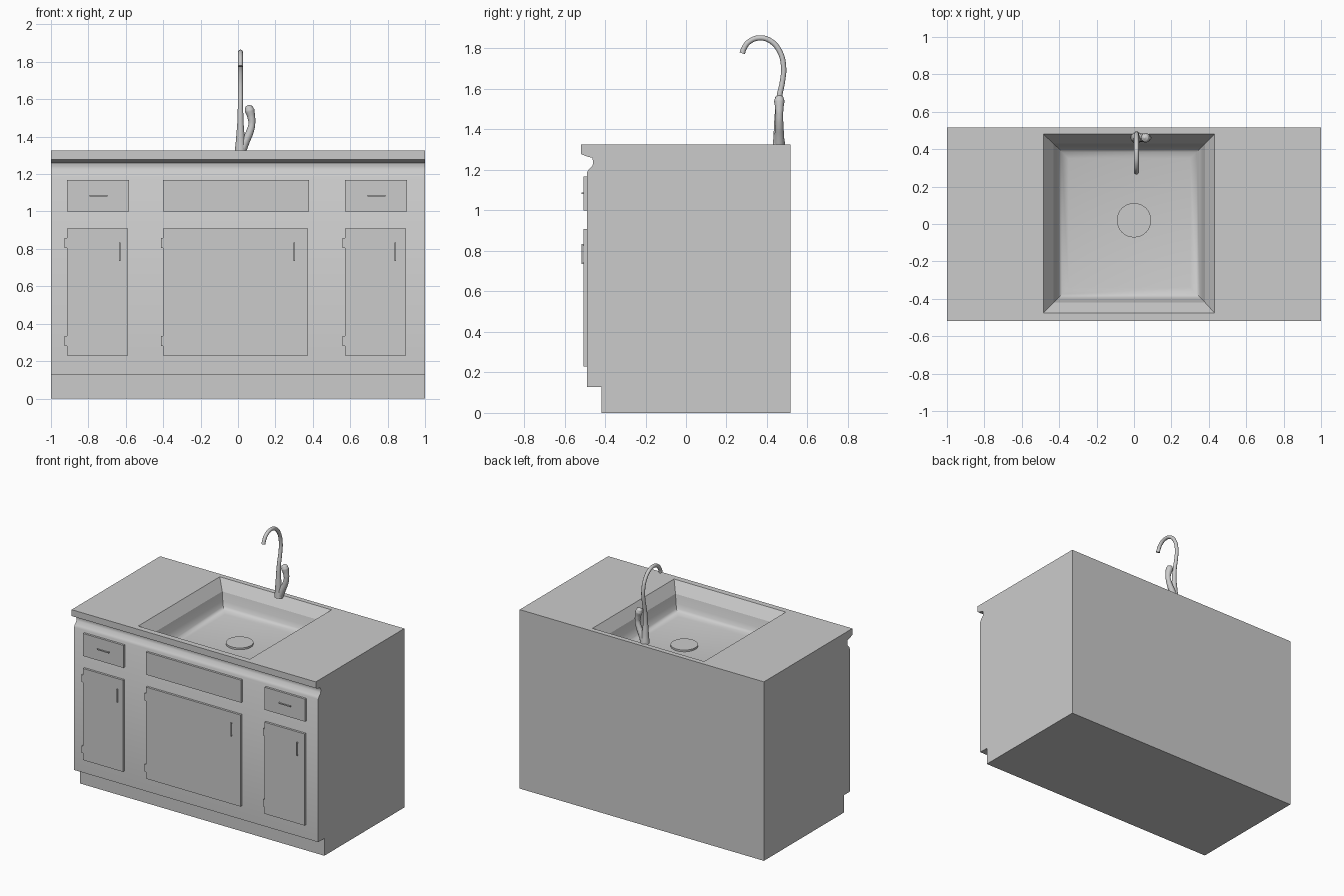
import bpy, bmesh, math

if "Cube" in bpy.data.objects:
    bpy.data.objects.remove(bpy.data.objects["Cube"])


def finish(name, bm, angle=None):
    """Turn a bmesh into a named object, optionally smooth by angle."""
    bmesh.ops.recalc_face_normals(bm, faces=bm.faces)
    me = bpy.data.meshes.new(name)
    bm.to_mesh(me)
    bm.free()
    if angle is not None:
        me.polygons.foreach_set("use_smooth", [True] * len(me.polygons))
        me.set_sharp_from_angle(angle=math.radians(angle))
    ob = bpy.data.objects.new(name, me)
    bpy.context.collection.objects.link(ob)
    return ob


def add_box(bm, x0, x1, y0, y1, z0, z1):
    verts = bmesh.ops.create_cube(bm, size=1)["verts"]
    for v in verts:
        v.co.x = x1 if v.co.x > 0 else x0
        v.co.y = y1 if v.co.y > 0 else y0
        v.co.z = z1 if v.co.z > 0 else z0


def box(name, *dims):
    bm = bmesh.new()
    add_box(bm, *dims)
    return finish(name, bm)


def rect_loft(name, rings, close=False, angle=None):
    """Skin rectangular rings given as (x0, x1, y0, y1, z), facing upward."""
    bm = bmesh.new()
    loops = [[bm.verts.new(p) for p in ((x0, y0, z), (x1, y0, z), (x1, y1, z), (x0, y1, z))]
             for x0, x1, y0, y1, z in rings]
    for a, b in zip(loops, loops[1:]):
        for i in range(4):
            j = (i + 1) % 4
            bm.faces.new((a[i], a[j], b[j], b[i]))
    if close:
        bm.faces.new(loops[-1])
    ob = finish(name, bm, angle)
    if ob.data.polygons[-1].normal.z < 0:
        ob.data.flip_normals()
    return ob


def tube(name, pts, depth=1.0):
    """Tapered tube along (x, y, z, radius) points, as a smooth mesh."""
    cu = bpy.data.curves.new(name + "_path", "CURVE")
    cu.dimensions = "3D"
    cu.bevel_depth = depth
    cu.bevel_resolution = 4
    cu.resolution_u = 6
    cu.use_fill_caps = True
    sp = cu.splines.new("BEZIER")
    sp.bezier_points.add(len(pts) - 1)
    for bp, (x, y, z, r) in zip(sp.bezier_points, pts):
        bp.co = (x, y, z)
        bp.radius = r
        bp.handle_left_type = bp.handle_right_type = "AUTO"
    tmp = bpy.data.objects.new(name + "_path", cu)
    bpy.context.collection.objects.link(tmp)
    deps = bpy.context.evaluated_depsgraph_get()
    bm = bmesh.new()
    me = bpy.data.meshes.new_from_object(tmp.evaluated_get(deps))
    bm.from_mesh(me)
    bmesh.ops.remove_doubles(bm, verts=bm.verts, dist=0.0002)
    bpy.data.objects.remove(tmp)
    bpy.data.meshes.remove(me)
    return finish(name, bm, 50)


TOP, BACK, LIP, FRONT = 1.325, 0.517, -0.518, -0.49

# Cabinet body: side profile with coved counter edge, open at the top
profile = [(BACK, TOP), (BACK, 0.128), (FRONT, 0.128), (FRONT, 1.185), (-0.482, 1.2),
           (-0.461, 1.222), (-0.459, 1.242), (-0.463, 1.26), (-0.49, 1.267),
           (LIP, 1.278), (LIP, TOP)]
bm = bmesh.new()
sides = [[bm.verts.new((x, y, z)) for y, z in profile] for x in (-1, 1)]
for i in range(len(profile) - 1):
    bm.faces.new((sides[0][i], sides[0][i + 1], sides[1][i + 1], sides[1][i]))
for s in sides:
    bm.faces.new(s)
finish("cabinet_body", bm, 50)
box("toe_kick", -1, 1, -0.418, BACK, 0, 0.128)

# Counter top with sink opening, sloped rim and rounded basin
hole = (-0.485, 0.43, -0.475, 0.48)
inner = (-0.43, 0.38, -0.42, 0.43)


def inset(r, d, z):
    return (r[0] + d, r[1] - d, r[2] + d, r[3] - d, z)


rect_loft("counter_top", [(-1, 1, LIP, BACK, TOP), (*hole, TOP)])
rect_loft("sink_rim", [(*hole, TOP), (*inner, 1.25)])
rect_loft("sink_basin", [inset(inner, d, z) for d, z in
                         ((0, 1.25), (0.015, 1.19), (0.027, 1.16), (0.045, 1.142), (0.08, 1.133))],
          close=True, angle=50)

# Drain disc
bm = bmesh.new()
bmesh.ops.create_cone(bm, cap_ends=True, segments=32, radius1=0.092, radius2=0.092, depth=0.016)
bmesh.ops.translate(bm, verts=bm.verts, vec=(0, 0.02, 1.138))
finish("sink_drain", bm, 40)

# Doors and drawer fronts, with hinges and handles
PANEL, PULL, T = -0.506, -0.516, 0.004


def handle(name, x0, x1, z0, z1):
    """Thin bar on two posts, along the longer direction."""
    bm = bmesh.new()
    add_box(bm, x0, x1, PULL, PULL + 0.005, z0, z1)
    if x1 - x0 > z1 - z0:
        for a in (x0, x1 - 2 * T):
            add_box(bm, a, a + 2 * T, PULL + 0.005, PANEL, z0, z1)
    else:
        for a in (z0, z1 - 2 * T):
            add_box(bm, x0, x1, PULL + 0.005, PANEL, a, a + 2 * T)
    finish(name, bm)


bays = [("left", -0.915, -0.588, -0.631), ("middle", -0.4, 0.375, 0.302), ("right", 0.572, 0.899, 0.842)]
for side, x0, x1, hx in bays:
    box(side + "_door", x0, x1, PANEL, FRONT, 0.23, 0.908)
    box(side + "_drawer_front", x0, x1 + 0.004, PANEL, FRONT, 1.0, 1.167)
    handle(side + "_door_handle", hx - T, hx + T, 0.735, 0.833)
    for label, z in (("lower", 0.28), ("upper", 0.805)):
        box(f"{side}_{label}_hinge", x0 - 0.012, x0 + 0.001, PANEL, FRONT, z, z + 0.053)
    if side != "middle":
        mid = (x0 + x1) / 2 + 0.005
        handle(side + "_drawer_handle", mid - 0.048, mid + 0.048, 1.081, 1.089)

# Gooseneck faucet: spout and lever
FX = 0.013
tube("faucet_spout", [(FX, y, z, r) for y, z, r in (
    (0.46, 1.32, 0.031), (0.457, 1.38, 0.024), (0.455, 1.47, 0.017), (0.461, 1.56, 0.014),
    (0.477, 1.64, 0.013), (0.482, 1.71, 0.013), (0.463, 1.785, 0.013), (0.418, 1.837, 0.013),
    (0.362, 1.852, 0.013), (0.31, 1.832, 0.013), (0.285, 1.797, 0.013), (0.278, 1.776, 0.014))])
tube("faucet_lever", [(x, 0.461, z, r) for x, z, r in (
    (0.018, 1.325, 0.026), (0.04, 1.375, 0.023), (0.063, 1.425, 0.02), (0.074, 1.47, 0.018),
    (0.07, 1.51, 0.021), (0.062, 1.54, 0.026), (0.057, 1.56, 0.02), (0.055, 1.57, 0.004))])
